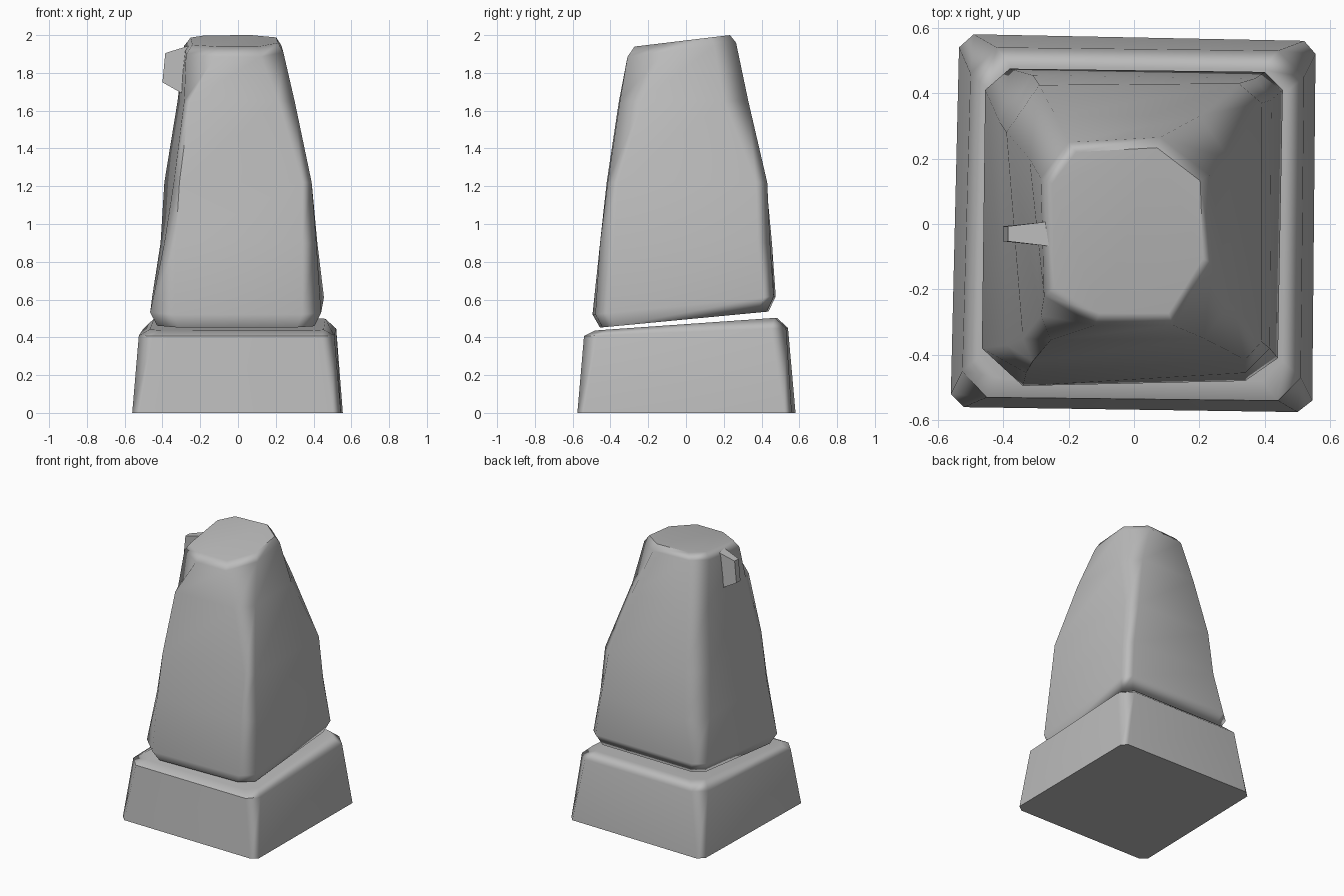
import bpy, bmesh

if "Cube" in bpy.data.objects:
    bpy.data.objects.remove(bpy.data.objects["Cube"])

stone = bpy.data.materials.new("grey stone")
stone.diffuse_color = (0.5, 0.5, 0.5, 1)
stone.use_nodes = True
stone.node_tree.nodes["Principled BSDF"].inputs["Base Color"].default_value = stone.diffuse_color


def loft(name, rings):
    """rings: (outline, scale, height, slope of height along y), bottom to top"""
    bm = bmesh.new()
    loops = [[bm.verts.new((x * s, y * s, z + k * y * s)) for x, y in pts]
             for pts, s, z, k in rings]
    n = len(loops[0])
    for a, b in zip(loops, loops[1:]):
        for i in range(n):
            j = (i + 1) % n
            bm.faces.new((a[i], a[j], b[j], b[i]))
    bm.faces.new(loops[0][::-1])
    bm.faces.new(loops[-1])
    bmesh.ops.recalc_face_normals(bm, faces=bm.faces)
    me = bpy.data.meshes.new(name)
    bm.to_mesh(me)
    bm.free()
    me.materials.append(stone)
    ob = bpy.data.objects.new(name, me)
    bpy.context.collection.objects.link(ob)
    bpy.ops.object.select_all(action='DESELECT')
    ob.select_set(True)
    bpy.context.view_layer.objects.active = ob
    bpy.ops.object.shade_smooth_by_angle(angle=1.0)
    wn = ob.modifiers.new("weighted normals", 'WEIGHTED_NORMAL')
    wn.keep_sharp = True
    return ob


# plinth: slightly turned block, chamfered corners, sloping top
foot = [(.50, -.575), (.545, -.54), (.555, .52), (.52, .56),
        (-.49, .58), (-.535, .54), (-.56, -.52), (-.52, -.56)]
rim = [(.44, -.54), (.51, -.47), (.52, .45), (.44, .53),
       (-.42, .54), (-.50, .46), (-.525, -.45), (-.45, -.53)]
loft("plinth", [(foot, 1, 0, 0), (rim, 1, .428, .04), (rim, .89, .47, .07)])

# standing stone: tapered and irregular
low = [(.34, -.48), (.44, -.41), (.455, .41), (.40, .465),
       (-.38, .475), (-.455, .41), (-.465, -.38), (-.34, -.495)]
waist = [(.34, -.455), (.415, -.38), (.42, .38), (.37, .445),
         (-.31, .455), (-.41, .31), (-.39, -.37), (-.33, -.455)]
mid = [(.34, -.415), (.39, -.36), (.39, .37), (.32, .43),
       (-.29, .425), (-.39, .28), (-.34, -.35), (-.31, -.42)]
high = [(.215, -.35), (.30, -.23), (.29, .20), (.20, .33),
        (-.24, .33), (-.32, .20), (-.285, -.28), (-.255, -.355)]
crown = [(.12, -.31), (.24, -.12), (.23, .15), (.08, .265),
         (-.20, .25), (-.285, .14), (-.275, -.22), (-.12, -.31)]
loft("standing_stone", [(low, .92, .495, .095), (low, 1, .57, .1), (waist, 1, .9, 0),
                        (mid, 1, 1.22, 0), (high, 1, 1.65, 0),
                        (crown, 1, 1.925, .13), (crown, .88, 1.972, .12)])

# side nub: small wedge sticking out of the left face
bm = bmesh.new()
profile = [(-.24, 1.66, .04), (-.40, 1.75, .023), (-.385, 1.905, .023), (-.24, 1.95, .04)]
sides = [[bm.verts.new((x, -.03 + s * w, z)) for x, z, w in profile] for s in (-1, 1)]
bm.faces.new(sides[0])
bm.faces.new(sides[1][::-1])
for i in range(4):
    j = (i + 1) % 4
    bm.faces.new((sides[0][j], sides[0][i], sides[1][i], sides[1][j]))
bmesh.ops.recalc_face_normals(bm, faces=bm.faces)
me = bpy.data.meshes.new("side_nub")
bm.to_mesh(me)
bm.free()
me.materials.append(stone)
bpy.context.collection.objects.link(bpy.data.objects.new("side_nub", me))
